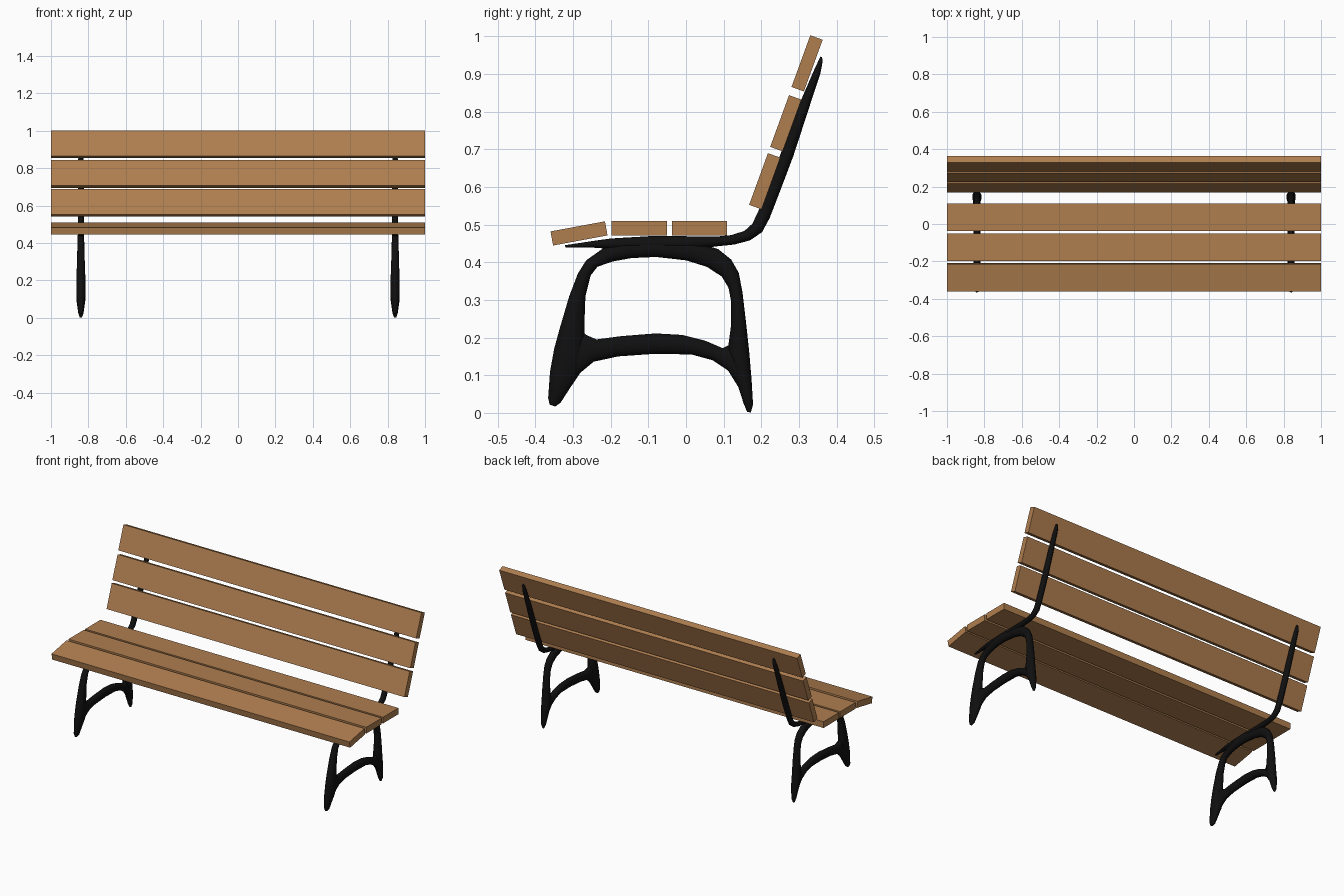
import bpy, bmesh, math
from mathutils import Vector, Matrix


def material(name, rgb):
    m = bpy.data.materials.new(name)
    m.diffuse_color = (*rgb, 1)
    return m


WOOD = material("brown wood", (0.43, 0.21, 0.08))
IRON = material("black iron", (0.005, 0.005, 0.005))


def link(name, mesh, mat=None):
    ob = bpy.data.objects.new(name, mesh)
    bpy.context.collection.objects.link(ob)
    if mat:
        mesh.materials.append(mat)
    return ob


def slat(name, y, z, tilt, width=0.147, thick=0.038):
    bm = bmesh.new()
    bmesh.ops.create_cube(bm, size=1)
    bm.transform(Matrix.Translation((0, y, z))
                 @ Matrix.Rotation(math.radians(tilt), 4, 'X')
                 @ Matrix.Diagonal((2, width, thick, 1)))
    me = bpy.data.meshes.new(name)
    bm.to_mesh(me)
    bm.free()
    link(name, me, WOOD)


def casting(name, sections, sides=14):
    """Loft elliptical sections (y1, z1, y2, z2, half thickness); one per bench end."""
    bm = bmesh.new()
    rings = []
    for y1, z1, y2, z2, t in sections:
        a, b = Vector((0, y1, z1)), Vector((0, y2, z2))
        mid, half = (a + b) / 2, (a - b) / 2
        rings.append([bm.verts.new(mid + half * math.cos(k) + Vector((t * math.sin(k), 0, 0)))
                      for k in (2 * math.pi * i / sides for i in range(sides))])
    for r, s in zip(rings, rings[1:]):
        for i in range(sides):
            j = (i + 1) % sides
            bm.faces.new((r[i], r[j], s[j], s[i]))
    bm.faces.new(rings[0])
    bm.faces.new(rings[-1])
    bmesh.ops.recalc_face_normals(bm, faces=bm.faces)
    for f in bm.faces:
        f.smooth = True
    me = bpy.data.meshes.new(name)
    bm.to_mesh(me)
    bm.free()
    me.set_sharp_from_angle(angle=math.radians(40))
    me.materials.append(IRON)
    for side, x in (("left", -0.84), ("right", 0.84)):
        link(f"{side}_{name}", me).location.x = x


# Seat slats, the front one sloping down
slat("seat_slat_front", -0.284, 0.4765, 10.5)
slat("seat_slat_middle", -0.124, 0.49, 0)
slat("seat_slat_rear", 0.036, 0.49, 0)

# Leaning back slats
for i, (y, z) in enumerate([(0.209, 0.615), (0.265, 0.769), (0.3215, 0.928)]):
    slat(f"back_slat_{i + 1}", y, z, 70, 0.146, 0.035)

# Legs joined by an arch (outer edge, inner edge)
casting("leg_arch", [
    (-0.362, 0.022, -0.347, 0.017, 0.006),
    (-0.366, 0.040, -0.333, 0.027, 0.014),
    (-0.361, 0.110, -0.281, 0.108, 0.024),
    (-0.350, 0.170, -0.268, 0.170, 0.025),
    (-0.335, 0.225, -0.270, 0.230, 0.024),
    (-0.310, 0.310, -0.267, 0.310, 0.021),
    (-0.287, 0.370, -0.253, 0.365, 0.019),
    (-0.265, 0.405, -0.235, 0.388, 0.018),
    (-0.220, 0.437, -0.195, 0.402, 0.018),
    (-0.160, 0.455, -0.145, 0.411, 0.018),
    (-0.080, 0.458, -0.080, 0.414, 0.018),
    (0.020, 0.455, 0.000, 0.405, 0.018),
    (0.085, 0.435, 0.055, 0.388, 0.018),
    (0.120, 0.407, 0.095, 0.362, 0.019),
    (0.140, 0.372, 0.113, 0.332, 0.020),
    (0.150, 0.320, 0.120, 0.295, 0.021),
    (0.160, 0.235, 0.120, 0.235, 0.023),
    (0.168, 0.160, 0.110, 0.160, 0.025),
    (0.174, 0.090, 0.132, 0.090, 0.024),
    (0.178, 0.022, 0.153, 0.025, 0.014),
    (0.172, 0.001, 0.162, 0.003, 0.006),
])

# Curved brace between the legs (top edge, bottom edge)
casting("leg_brace", [
    (-0.290, 0.228, -0.312, 0.060, 0.018),
    (-0.265, 0.207, -0.280, 0.107, 0.020),
    (-0.238, 0.195, -0.245, 0.136, 0.020),
    (-0.170, 0.204, -0.180, 0.150, 0.019),
    (-0.080, 0.211, -0.080, 0.157, 0.019),
    (-0.010, 0.207, 0.015, 0.155, 0.019),
    (0.050, 0.192, 0.070, 0.140, 0.020),
    (0.097, 0.172, 0.112, 0.112, 0.020),
    (0.125, 0.185, 0.143, 0.062, 0.020),
])

# Seat bearer sweeping up into the back support (upper edge, lower edge)
casting("seat_and_back_support", [
    (-0.322, 0.445, -0.319, 0.439, 0.005),
    (-0.250, 0.456, -0.250, 0.439, 0.012),
    (-0.200, 0.463, -0.210, 0.436, 0.015),
    (-0.100, 0.469, -0.100, 0.430, 0.016),
    (0.000, 0.469, 0.000, 0.432, 0.016),
    (0.080, 0.468, 0.080, 0.442, 0.016),
    (0.120, 0.472, 0.128, 0.447, 0.016),
    (0.155, 0.483, 0.170, 0.458, 0.016),
    (0.176, 0.502, 0.202, 0.480, 0.016),
    (0.191, 0.533, 0.222, 0.517, 0.016),
    (0.220, 0.603, 0.251, 0.592, 0.016),
    (0.253, 0.693, 0.285, 0.682, 0.016),
    (0.307, 0.834, 0.332, 0.826, 0.015),
    (0.339, 0.908, 0.357, 0.902, 0.013),
    (0.353, 0.938, 0.363, 0.934, 0.009),
    (0.357, 0.946, 0.361, 0.944, 0.004),
])
